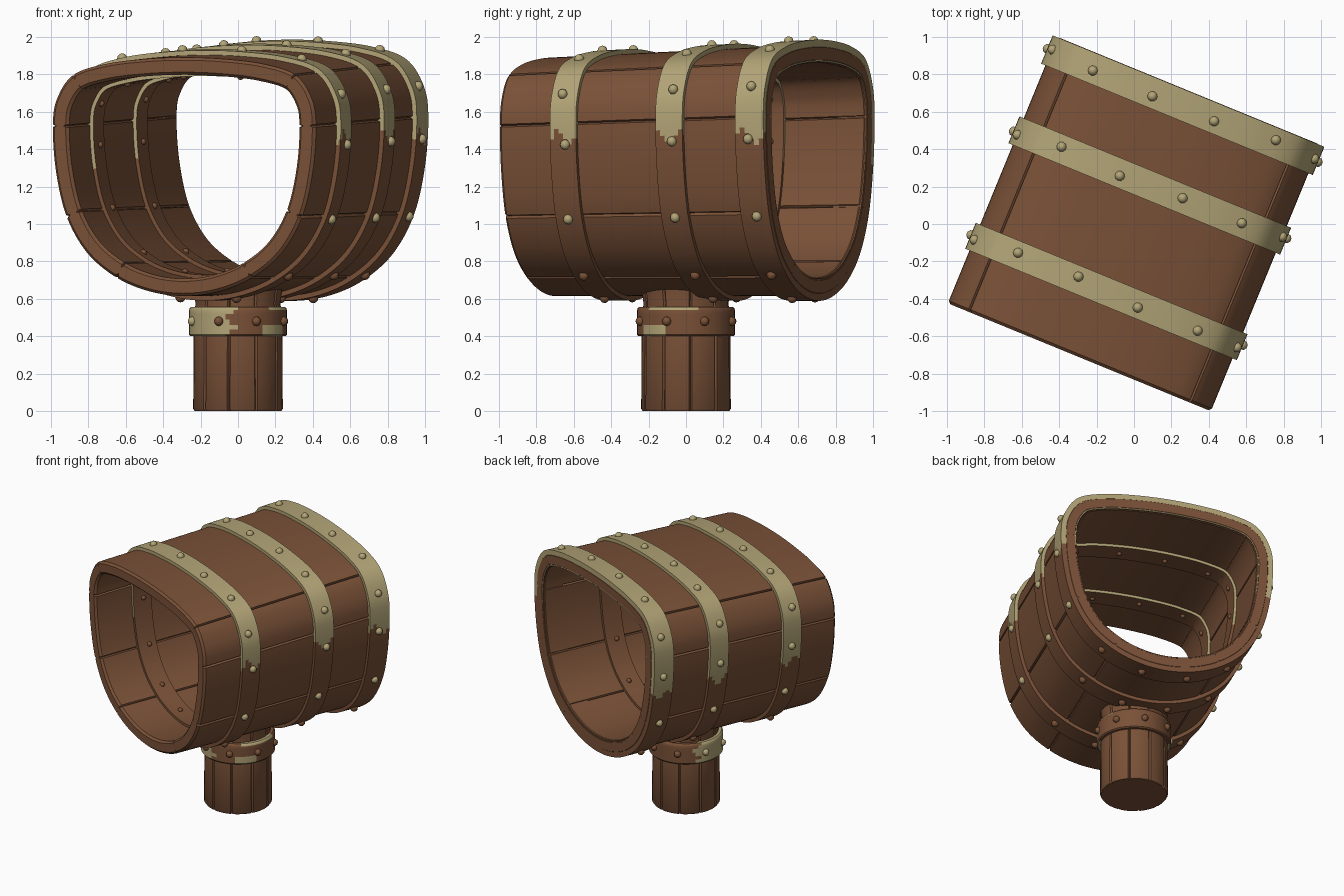
import bpy, bmesh, math, random
from mathutils import Vector, Matrix

random.seed(4)
if "Cube" in bpy.data.objects:
    bpy.data.objects.remove(bpy.data.objects["Cube"])

TURN = math.radians(-22.3)


def material(name, rgb):
    m = bpy.data.materials.new(name)
    m.use_nodes = True
    m.diffuse_color = (*rgb, 1)
    m.node_tree.nodes["Principled BSDF"].inputs["Base Color"].default_value = (*rgb, 1)
    return m


MATS = [material("brown_wood", (0.195, 0.083, 0.039)),
        material("pale_tan", (0.45, 0.375, 0.185))]


def finish(name, bm, rule=None, turn=0):
    """Colour faces by a rule, turn the part and shade it."""
    bmesh.ops.recalc_face_normals(bm, faces=bm.faces)
    for f in bm.faces:
        f.material_index = int(bool(rule and rule(f.calc_center_median(), f.normal)))
    me = bpy.data.meshes.new(name)
    bm.to_mesh(me)
    bm.free()
    for m in MATS:
        me.materials.append(m)
    ob = bpy.data.objects.new(name, me)
    bpy.context.collection.objects.link(ob)
    ob.rotation_euler.z = turn
    bpy.ops.object.select_all(action='DESELECT')
    ob.select_set(True)
    bpy.context.view_layer.objects.active = ob
    bpy.ops.object.shade_smooth_by_angle(angle=math.radians(35))
    return ob


def loft(rings, wrap):
    """Skin closed rings of points; wrap joins last to first, otherwise caps."""
    bm = bmesh.new()
    rows = [[bm.verts.new(p) for p in r] for r in rings]
    n = len(rows[0])
    pairs = list(zip(rows, rows[1:] + rows[:1]))
    for a, b in pairs if wrap else pairs[:-1]:
        for i in range(n):
            j = (i + 1) % n
            bm.faces.new((a[i], a[j], b[j], b[i]))
    if not wrap:
        bm.faces.new(rows[0])
        bm.faces.new(rows[-1])
    return bm


# Barrel cross-section: half profile from bottom to top, mirrored and smoothed
half = [(0, .615), (.2, .64), (.39, .715), (.56, .85), (.68, 1.05), (.742, 1.3),
        (.76, 1.55), (.735, 1.7), (.64, 1.83), (.45, 1.89), (.22, 1.917), (0, 1.925)]
loop = [Vector(p) for p in half + [(-x, z) for x, z in half[-2:0:-1]]]
count = len(loop)
seams = {s for i in (2, 4, 6, 8) for s in (i, count - i)}
outline, notch = [], []
for i in range(count):
    p0, p1, p2, p3 = (loop[(i + k) % count] for k in (-1, 0, 1, 2))
    for t in (0, .04, .15, .28, .4, .52, .64, .76, .87, .96):
        outline.append(.5 * (2 * p1 + (p2 - p0) * t + (2 * p0 - 5 * p1 + 4 * p2 - p3) * t * t
                             + (3 * p1 - p0 - 3 * p2 + p3) * t ** 3))
        notch.append(t == 0 and i in seams)
N = len(outline)
normals = []
for i in range(N):
    d = (outline[(i + 1) % N] - outline[i - 1]).normalized()
    normals.append(Vector((d.y, -d.x)))


def wall_point(i, y, off):
    """Point on the barrel wall, rising slightly towards the back."""
    p = outline[i] + normals[i] * off
    return Vector((p.x, y, p.y + (p.y - .62) * .035 * y))


def ring(y, off, groove=0):
    return [wall_point(i, y, off - groove * notch[i]) for i in range(N)]


# Hollow barrel of staves, with grooves outside and inside
END, THICK, G = .77, .095, .014
bm = loft([ring(-END, -.015, G), ring(-END + .015, 0, G), ring(0, 0, G),
           ring(END - .015, 0, G), ring(END, -.015, G), ring(END, .015 - THICK, -G),
           ring(END - .015, -THICK, -G), ring(0, -THICK, -G),
           ring(.015 - END, -THICK, -G), ring(-END, .015 - THICK, -G)], True)
finish("barrel", bm, turn=TURN)

# Hoops, tan over the top and brown below a ragged edge
hoops = {"front_hoop": (-.465, -.315, .115), "middle_hoop": (.145, .3, .115),
         "back_hoop": (.605, .768, .09)}
for name, (y0, y1, inner) in hoops.items():
    cols = [y0 + (y1 - y0) * k / 6 for k in range(7)]
    rings = [ring(y0, -inner), ring(y0, .015)]
    rings += [ring(y, .025) for y in cols]
    rings += [ring(y1, .015), ring(y1, -inner)]
    phase = random.uniform(0, 6)

    def hoop_rule(c, n):
        outside = n.x * c.x + n.z * (c.z - 1.3) > 0 or abs(n.y) > .7
        ragged = .035 * math.sin(c.y * 45 + phase)
        return outside and c.z > 1.38 + .11 * c.x + ragged
    bm = loft(rings, True)
    finish(name, bm, hoop_rule, TURN)

    # Rivets around each hoop, with smaller ones on its inner face
    bm = bmesh.new()
    mid = (y0 + y1) / 2
    total = 14
    for k in range(total):
        i = int((k + .5) * N / total)
        spots = [(.026, .027)] + ([(-inner, .018)] if inner > .1 else [])
        for off, r in spots:
            pos = wall_point(i, mid + random.uniform(-.02, .02), off)
            bmesh.ops.create_uvsphere(bm, u_segments=10, v_segments=6, radius=r,
                                      matrix=Matrix.Translation(pos))

    def rivet_rule(c, n):
        near = min(range(N), key=lambda i: (outline[i] - Vector((c.x, c.z))).length)
        return c.z > .9 and (Vector((c.x, c.z)) - outline[near]).dot(normals[near]) > -.03
    finish(name + "_rivets", bm, rivet_rule, TURN)


# Post of upright staves
def post_ring(z, r, groove=.012):
    pts = []
    for k in range(10):
        for a in (0, 2, 9, 18, 27, 34):
            rad = r - (groove if a == 0 else 0)
            ang = math.radians(k * 36 + a + 6)
            pts.append((rad * math.cos(ang), rad * math.sin(ang), z))
    return pts


finish("post", loft([post_ring(0, .232), post_ring(.012, .24), post_ring(.4, .237),
                     post_ring(.58, .228), post_ring(.67, .24)], False))


# Collar round the post, with worn tan patches
def collar_ring(z, r):
    return [(r * math.cos(a), r * math.sin(a), z)
            for a in (math.tau * k / 72 for k in range(72))]


def collar_rule(c, n):
    az = math.degrees(math.atan2(c.y, c.x)) % 360
    ragged = 8 * math.sin(c.z * 60)
    big = 140 + ragged < az < 260 + ragged
    small = 300 < az < 335 and c.z < .46
    strip = c.z > .54 and (az > 310 or az < 15)
    return big or small or strip


levels = [(.4, .22), (.4, .255), (.408, .262), (.435, .262), (.46, .262), (.49, .262),
          (.52, .262), (.54, .262), (.55, .258), (.557, .25), (.557, .22)]
finish("collar", loft([collar_ring(z, r) for z, r in levels], True), collar_rule)

bm = bmesh.new()
for k in range(8):
    a = math.radians(k * 45 + 22)
    pos = Vector((.264 * math.cos(a), .264 * math.sin(a), .48))
    bmesh.ops.create_uvsphere(bm, u_segments=10, v_segments=6, radius=.025,
                              matrix=Matrix.Translation(pos))
finish("collar_rivets", bm, lambda c, n: 140 < math.degrees(math.atan2(c.y, c.x)) % 360 < 235)
